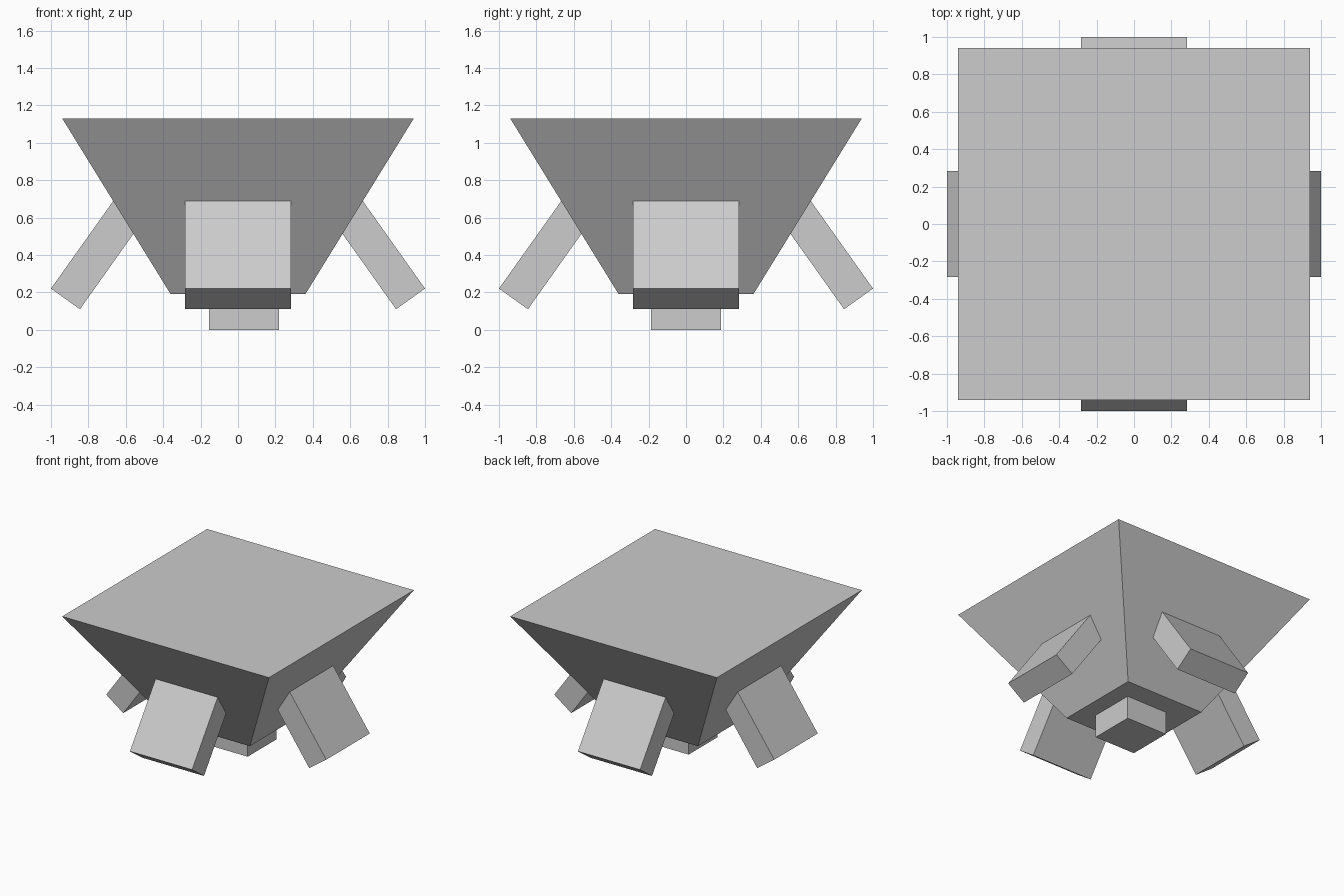
import bpy
import bmesh
from math import radians
from mathutils import Matrix, Vector

if "Cube" in bpy.data.objects:
    bpy.data.objects.remove(bpy.data.objects["Cube"])

# Single plain grey
grey = bpy.data.materials.new("plain grey")
grey.use_nodes = True
colour = (0.604, 0.604, 0.604, 1)
grey.diffuse_color = colour
grey.node_tree.nodes["Principled BSDF"].inputs["Base Color"].default_value = colour


def box(name, size, matrix, taper=1.0):
    """Box of the given size; taper scales its bottom face."""
    bm = bmesh.new()
    bmesh.ops.create_cube(bm, size=1)
    for v in bm.verts:
        if v.co.z < 0:
            v.co.xy *= taper
    bmesh.ops.scale(bm, vec=size, verts=bm.verts)
    bmesh.ops.transform(bm, matrix=matrix, verts=bm.verts)
    mesh = bpy.data.meshes.new(name)
    bm.to_mesh(mesh)
    bm.free()
    mesh.materials.append(grey)
    obj = bpy.data.objects.new(name, mesh)
    bpy.context.collection.objects.link(obj)
    return obj


# Body: upside-down square frustum
box("body", (1.88, 1.88, 0.94), Matrix.Translation((0, 0, 0.66)), taper=0.36 / 0.94)

# Small block under the body, slightly off centre
box("base_block", (0.375, 0.375, 0.375), Matrix.Translation((0.032, 0, 0.1875)))

# Four splayed legs, one per side, sunk into the body
thickness, width, length = 0.19, 0.565, 0.75
tilt = Matrix.Rotation(radians(-35.4), 4, 'Y')
foot_corner = Vector((1.0, 0, 0.22))
centre = foot_corner + tilt @ Vector((-thickness / 2, 0, length / 2))
for i, side in enumerate(("left", "back", "right", "front")):
    turn = Matrix.Rotation(radians(90 * i), 4, 'Z')
    box(side + "_leg", (thickness, width, length),
        turn @ Matrix.Translation(centre) @ tilt)
